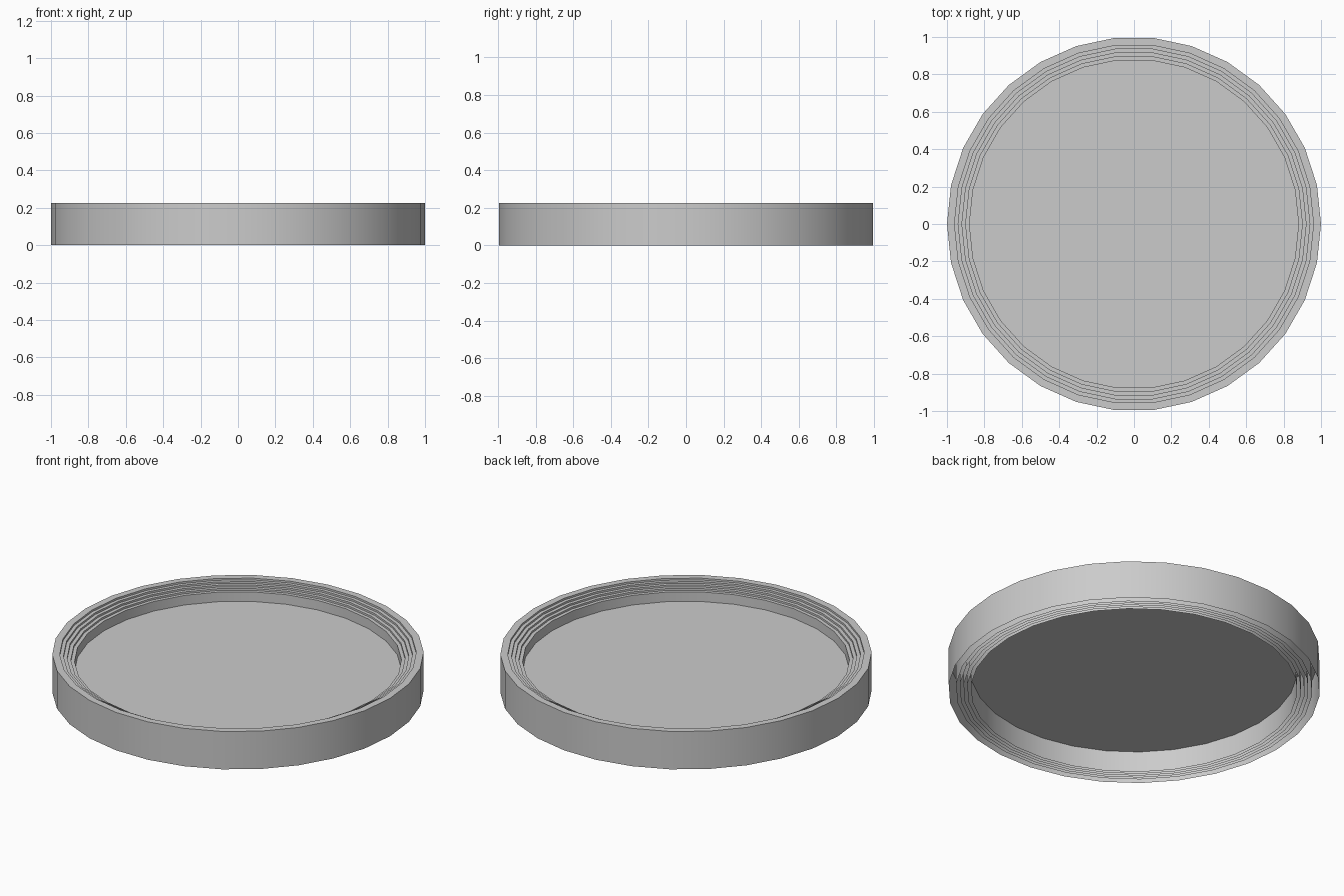
import bpy, bmesh, math

if "Cube" in bpy.data.objects:
    bpy.data.objects.remove(bpy.data.objects["Cube"])

SIDES = 30


def ring(bm, r, z):
    return [bm.verts.new((r * math.cos(2 * math.pi * i / SIDES),
                          r * math.sin(2 * math.pi * i / SIDES), z))
            for i in range(SIDES)]


def bridge(bm, a, b):
    for i in range(SIDES):
        j = (i + 1) % SIDES
        bm.faces.new((a[i], a[j], b[j], b[i]))


def finish(bm, name):
    mesh = bpy.data.meshes.new(name)
    bm.to_mesh(mesh)
    bm.free()
    obj = bpy.data.objects.new(name, mesh)
    bpy.context.collection.objects.link(obj)
    bpy.ops.object.select_all(action='DESELECT')
    obj.select_set(True)
    bpy.context.view_layer.objects.active = obj
    bpy.ops.object.shade_smooth_by_angle(angle=math.radians(30))
    return obj


# Stepped rim: nested walls that share the floor level, each ledge a bit lower
radii = [1.0, 0.96, 0.94, 0.92, 0.90, 0.88]
heights = [0.225, 0.214, 0.203, 0.192, 0.181]

bm = bmesh.new()
bridge(bm, ring(bm, radii[0], 0), ring(bm, radii[0], heights[0]))
for r_out, r_in, h in zip(radii, radii[1:], heights):
    bridge(bm, ring(bm, r_out, h), ring(bm, r_in, h))   # ledge
    bridge(bm, ring(bm, r_in, h), ring(bm, r_in, 0))    # inward-facing wall
finish(bm, "stepped_rim")

# Flat plate held halfway up inside the rim
bm = bmesh.new()
bm.faces.new(ring(bm, radii[-1], 0.124))
finish(bm, "centre_plate")
